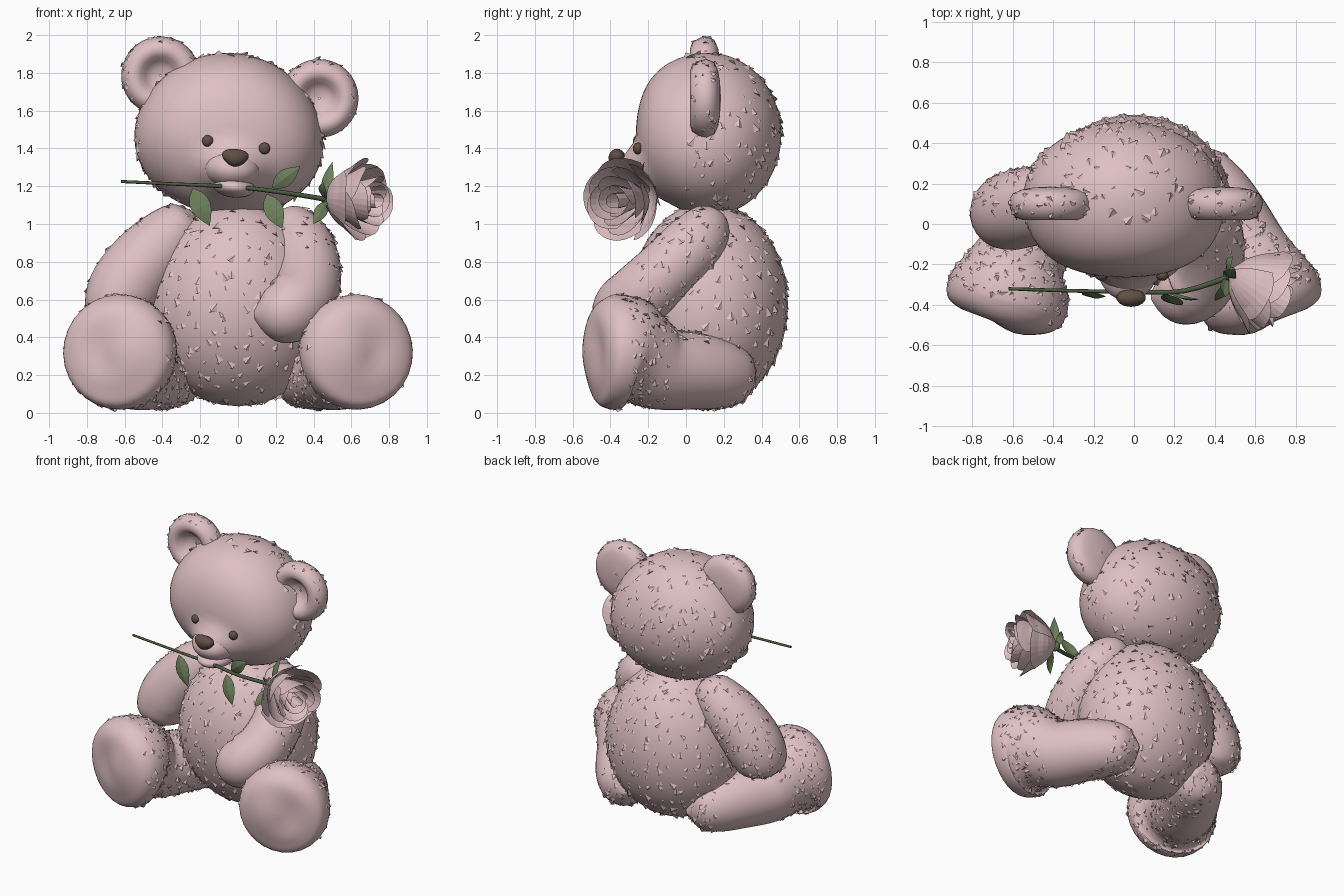
import bpy, bmesh, math, random
from mathutils import Vector, Matrix

random.seed(4)
if "Cube" in bpy.data.objects:
    bpy.data.objects.remove(bpy.data.objects["Cube"])


def material(name, rgb):
    m = bpy.data.materials.new(name)
    m.use_nodes = True
    m.diffuse_color = (*rgb, 1)
    bsdf = m.node_tree.nodes["Principled BSDF"]
    bsdf.inputs["Base Color"].default_value = (*rgb, 1)
    bsdf.inputs["Roughness"].default_value = 0.8
    return m


PINK = material("dusty pink", (0.74, 0.53, 0.55))
BROWN = material("dark brown", (0.12, 0.08, 0.06))
GREEN = material("leaf green", (0.15, 0.215, 0.105))
STEM = material("stem green", (0.07, 0.11, 0.05))


def finish(name, bm, mat):
    mesh = bpy.data.meshes.new(name)
    bm.to_mesh(mesh)
    bm.free()
    mesh.materials.append(mat)
    obj = bpy.data.objects.new(name, mesh)
    bpy.context.collection.objects.link(obj)
    return obj


def add_fur(bm, density, size, where):
    """Scatter small lifted flat tufts over the faces that pass the rule."""
    spots = []
    for f in bm.faces:
        expected = f.calc_area() * density
        if where(f.calc_center_median()):
            for _ in range(int(expected) + (random.random() < expected % 1)):
                weights = [random.random() for _ in f.verts]
                c = sum((v.co * k for v, k in zip(f.verts, weights)), Vector()) / sum(weights)
                spots.append((c, f.normal.copy()))
    for c, n in spots:
        down = Vector((random.uniform(-1, 1), random.uniform(-1, 1), -1))
        t = (down - n * down.dot(n)).normalized()
        side = n.cross(t)
        s = size * random.uniform(0.5, 1.5)
        c = c + side * random.uniform(-.02, .02) + t * random.uniform(-.02, .02)
        a, b = c + side * s * .6, c - side * s * .6
        top, tip = c - t * s, c + t * s * .25 + n * s * .42
        va, vb, vt, vp = [bm.verts.new(p) for p in (a, b, top, tip)]
        for tri in ((va, vp, vt), (vt, vp, vb), (vb, vp, va)):
            bm.faces.new(tri).smooth = False


def blob(name, centre, radii, mat=PINK, tilt=0, taper=0, broad=0, fur=0, size=.028,
         where=lambda c: True, detail=32):
    """Egg-shaped ball; taper narrows the top, broad flattens the front."""
    bm = bmesh.new()
    bmesh.ops.create_uvsphere(bm, u_segments=detail, v_segments=detail // 2 + 2, radius=1)
    turn = Matrix.Rotation(math.radians(tilt), 3, 'Y')
    for v in bm.verts:
        x, y, z = v.co
        front = 1 + broad * (x * x + max(z, 0) ** 2) if y < 0 else 1
        p = Vector((x * (1 - taper * z) * radii[0], y * front * radii[1], z * radii[2]))
        v.co = turn @ p + Vector(centre)
    for f in bm.faces:
        f.smooth = True
    bm.normal_update()
    add_fur(bm, fur, size, where)
    return finish(name, bm, mat)


def limb(name, stations, mat=PINK, sides=28, steps=4, fur=0, size=.026,
         where=lambda c: True, floor=0.012):
    """Round tube through (x, y, z, radius) stations, smoothly interpolated."""
    pts = [Vector(s) for s in stations]
    path = []
    for i in range(len(pts) - 1):
        p0, p1, p2, p3 = pts[max(i - 1, 0)], pts[i], pts[i + 1], pts[min(i + 2, len(pts) - 1)]
        for k in range(steps):
            t = k / steps
            path.append(p1 + (p2 - p0) * t / 2 + (p0 * 2 - p1 * 5 + p2 * 4 - p3) * t * t / 2
                        + (p1 * 3 - p0 - p2 * 3 + p3) * t ** 3 / 2)
    path.append(pts[-1])
    bm = bmesh.new()
    rings = []
    for i, p in enumerate(path):
        d = (path[min(i + 1, len(path) - 1)] - path[max(i - 1, 0)]).xyz.normalized()
        u = d.orthogonal().normalized() if not rings else (u - d * u.dot(d)).normalized()
        w = d.cross(u)
        ring = []
        for j in range(sides):
            a = math.tau * j / sides
            q = p.xyz + (u * math.cos(a) + w * math.sin(a)) * max(p.w, .004)
            q.z = max(q.z, floor)
            ring.append(bm.verts.new(q))
        rings.append(ring)
    for r, s in zip(rings, rings[1:]):
        for j in range(sides):
            k = (j + 1) % sides
            bm.faces.new((r[j], r[k], s[k], s[j])).smooth = True
    bm.faces.new(rings[0][::-1])
    bm.faces.new(rings[-1])
    bm.normal_update()
    add_fur(bm, fur, size, where)
    return finish(name, bm, mat)


def sheet(name, rows, mat):
    """Open surface from rows of points."""
    bm = bmesh.new()
    grid = [[bm.verts.new(p) for p in row] for row in rows]
    for r, s in zip(grid, grid[1:]):
        for j in range(len(r) - 1):
            bm.faces.new((r[j], r[j + 1], s[j + 1], s[j]))
    bmesh.ops.remove_doubles(bm, verts=bm.verts[:], dist=.0005)
    return finish(name, bm, mat)


# Body and head, with the face drawn forward into the muzzle
blob("body", (0, .12, .575), (.475, .42, .54), taper=.07, fur=150, size=.03)
head = blob("head", (-.045, .12, 1.475), (.5, .385, .43), tilt=7, taper=.07, broad=.18, fur=150,
            size=.03, where=lambda c: c.y > .02 + random.uniform(-.04, .04), detail=56)
for v in head.data.vertices:
    off = math.hypot((v.co.x + .025) / .25, (v.co.z - 1.28) / .19)
    if v.co.y < 0 and off < 1:
        v.co.y -= .12 * (1 - off * off) ** 2
blob("muzzle", (-.03, -.215, 1.29), (.15, .165, .105), tilt=6)
blob("chin", (-.02, -.22, 1.195), (.11, .155, .055), tilt=6)
blob("nose", (-.015, -.365, 1.35), (.07, .045, .048), BROWN, tilt=5, taper=-.35, detail=14)
for side, x, z in (("right", -.16, 1.44), ("left", .14, 1.40)):
    blob(side + "_eye", (x, -.255, z), (.031, .026, .031), BROWN, detail=14)

# Ears: thick rim around a small dished centre
for side, x, z in (("right", -.41, 1.785), ("left", .43, 1.665)):
    bm = bmesh.new()
    around = 40
    profile = [(.005, .005), (.045, .0), (.08, -.025), (.105, -.065), (.14, -.08), (.175, -.068),
               (.2, -.03), (.208, .01), (.19, .05), (.145, .07), (.09, .08), (.005, .085)]
    verts = [bm.verts.new((r, y, 0)) for r, y in profile]
    edges = [bm.edges.new(e) for e in zip(verts, verts[1:])]
    bmesh.ops.spin(bm, geom=verts + edges, cent=(0, 0, 0), axis=(0, 1, 0),
                   angle=math.tau, steps=around, use_merge=True)
    bmesh.ops.recalc_face_normals(bm, faces=bm.faces[:])
    for f in bm.faces:
        f.smooth = True
    bmesh.ops.translate(bm, verts=bm.verts[:], vec=(x, .1, z))
    bm.normal_update()
    add_fur(bm, 300, .02, lambda c: math.hypot(c.x - x, c.z - z) > .18)
    finish(side + "_ear", bm, PINK)

# Arms: one hangs to the side, the other rests on the belly
limb("right_arm", [(-.24, .13, 1.06, .02), (-.28, .13, 1.02, .12), (-.40, .11, .89, .18),
                   (-.54, .08, .74, .195), (-.62, .06, .61, .19), (-.64, .04, .50, .15),
                   (-.645, .03, .43, .02)], fur=220, where=lambda c: c.y > .04)
limb("left_arm", [(.22, .15, 1.06, .02), (.25, .13, 1.02, .11), (.33, .05, .90, .165),
                  (.375, -.09, .76, .17), (.355, -.23, .63, .175), (.27, -.32, .545, .178),
                  (.16, -.35, .525, .13), (.085, -.355, .52, .02)],
     fur=220, where=lambda c: c.y > -.25 and c.x > .36)

# Legs with broad smooth soles
LEG = [(.668, -.5, .325, .01), (.663, -.49, .325, .17), (.652, -.455, .325, .265), (.635, -.395, .322, .302),
       (.61, -.31, .318, .298), (.585, -.23, .285, .25), (.54, -.13, .235, .22), (.45, .04, .222, .205),
       (.365, .18, .205, .185), (.29, .29, .19, .135), (.25, .35, .18, .01)]
for side, s in (("right", -1), ("left", 1)):
    def hairy(c, s=s):
        depth = c.y + .38 * (.64 - s * c.x)
        inner = s * c.x < .45 and c.z < .4
        return -.39 < depth < -.13 or (inner and depth > -.4) or (c.z > .38 and c.y > -.3)
    limb(side + "_leg", [(s * x, y, z, r) for x, y, z, r in LEG], fur=380, size=.024, where=hairy)

# Rose stem held in the mouth
limb("rose_stem", [(-.62, -.32, 1.225, .008), (-.3, -.33, 1.21, .009), (0, -.335, 1.195, .011),
                   (.25, -.33, 1.165, .012), (.5, -.25, 1.125, .014)], STEM, sides=8)


def leaf(name, base, tip, width, facing=(0, -1, 0)):
    base, tip = Vector(base), Vector(tip)
    along = tip - base
    out = Vector(facing)
    across = along.cross(out).normalized()
    rows = []
    for i in range(7):
        t = i / 6
        w = width * math.sin(math.pi * t ** .85)
        mid = base + along * t + out * .02 * math.sin(math.pi * t)
        rows.append([mid + across * w * k - out * .25 * w * abs(k) for k in (-1, 0, 1)])
    sheet(name, rows, GREEN)


leaf("leaf_right", (-.24, -.335, 1.19), (-.15, -.36, .99), .055)
leaf("leaf_middle", (.15, -.345, 1.16), (.235, -.40, .975), .052)
leaf("leaf_upper", (.18, -.34, 1.19), (.33, -.37, 1.305), .045)
leaf("sepal_top", (.46, -.26, 1.13), (.50, -.22, 1.33), .035, (-.5, -.85, 0))
leaf("sepal_bottom", (.47, -.28, 1.12), (.40, -.38, 1.0), .035)
leaf("sepal_back", (.46, -.24, 1.13), (.49, -.16, 1.2), .03, (-.7, .2, .6))
leaf("sepal_front", (.46, -.26, 1.13), (.45, -.36, 1.22), .03, (-.5, -.8, 0))
blob("rose_calyx", (.475, -.245, 1.128), (.035, .035, .035), GREEN, detail=12)

# Rose bloom: rings of overlapping curled petals
AXIS = Vector((.86, -.5, -.06)).normalized()
U = AXIS.cross(Vector((0, 0, 1))).normalized()
W = U.cross(AXIS)
BASE = Vector((.48, -.235, 1.14))


def petal(name, angle, spread, radius, height, curl):
    rows = []
    for i in range(7):
        v = i / 6
        row = []
        for j in range(9):
            u = j / 4 - 1
            r = radius * (.12 + .88 * math.sin(v * math.pi / 2) ** .65) * (1 + .07 * u)
            r += curl * max(0, v - .65) * (1 - .5 * u * u)
            h = height * v * (1 - .22 * v * abs(u) ** 3) - curl * .6 * max(0, v - .8)
            a = angle + u * spread
            row.append(BASE + AXIS * h + (U * math.cos(a) + W * math.sin(a)) * r)
        rows.append(row)
    sheet(name, rows, PINK)


LAYERS = [(5, .19, .23, .09), (5, .155, .29, .08), (4, .115, .315, .05), (3, .075, .315, .03), (2, .038, .31, .01)]
for n, (count, radius, height, curl) in enumerate(LAYERS):
    for k in range(count):
        petal(f"rose_petal_{n}_{k}", math.tau * k / count + n * .7, math.pi / count * 1.25,
              radius, height + random.uniform(-.015, .015), curl)
